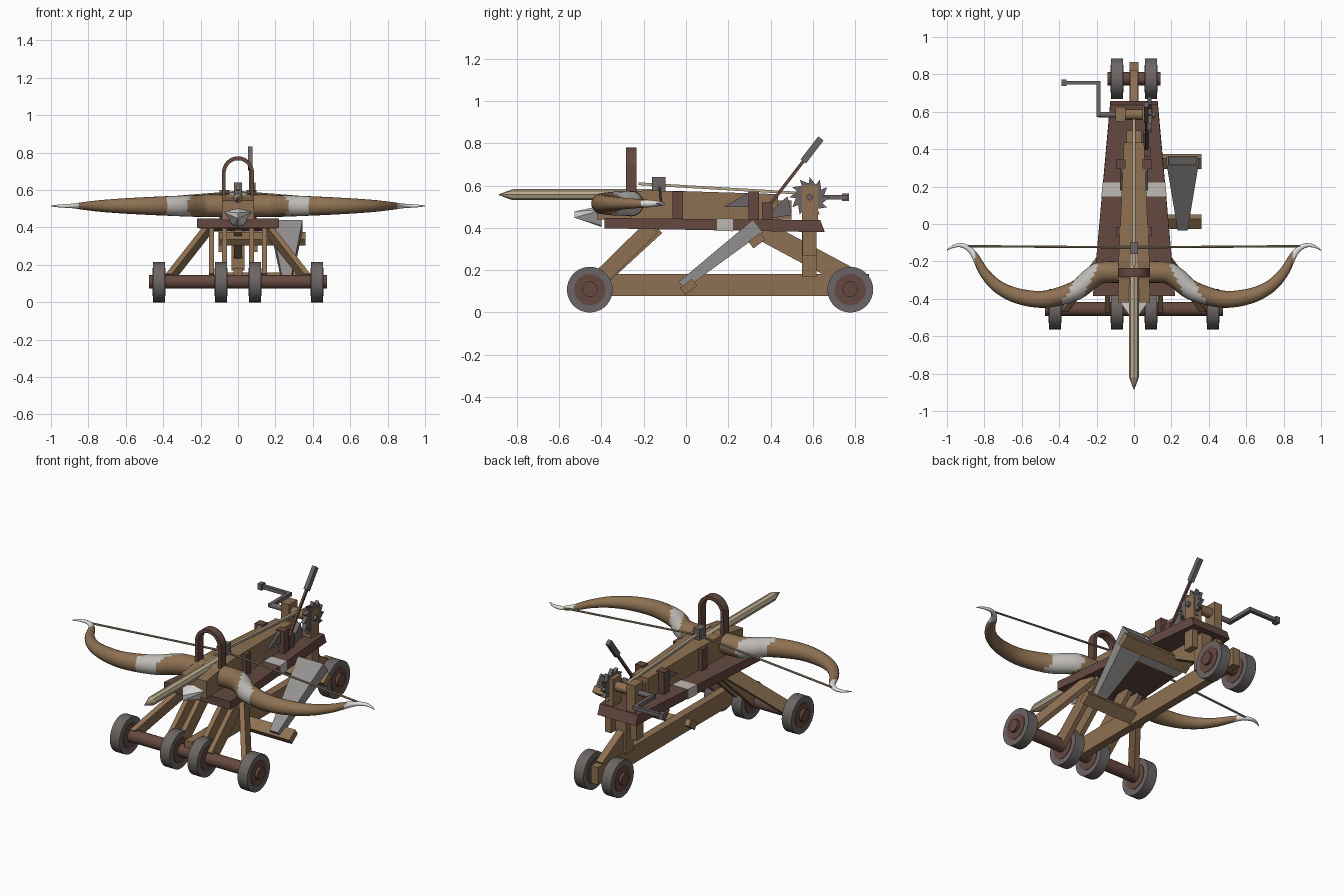
import bpy, bmesh, math
from mathutils import Vector, Matrix

if "Cube" in bpy.data.objects:
    bpy.data.objects.remove(bpy.data.objects["Cube"])

def material(name, c):
    m = bpy.data.materials.new(name)
    m.diffuse_color = (*c, 1)
    m.use_nodes = True
    m.node_tree.nodes["Principled BSDF"].inputs["Base Color"].default_value = m.diffuse_color
    return m

TAN = material("tan wood", (.27, .165, .085))
BROWN = material("dark red wood", (.13, .066, .052))
STEEL = material("dark steel", (.15, .132, .128))
SILVER = material("pale metal", (.52, .50, .47))
PLATE = material("grey plate", (.30, .29, .28))
BONE = material("white bone", (.75, .74, .71))
CREAM = material("cream shaft", (.50, .41, .28))
CORD = material("cord", (.36, .28, .18))

def finish(name, bm, *mats, smooth=False):
    bmesh.ops.recalc_face_normals(bm, faces=bm.faces)
    me = bpy.data.meshes.new(name)
    bm.to_mesh(me)
    bm.free()
    ob = bpy.data.objects.new(name, me)
    bpy.context.collection.objects.link(ob)
    for m in mats:
        me.materials.append(m)
    if smooth:
        bpy.ops.object.select_all(action='DESELECT')
        ob.select_set(True)
        bpy.context.view_layer.objects.active = ob
        bpy.ops.object.shade_smooth_by_angle(angle=math.radians(40))
    return ob

def loft(name, rings, *mats, smooth=False, rule=None):
    """Skin between equal-sized rings of points, capped at both ends."""
    bm = bmesh.new()
    vs = [[bm.verts.new(p) for p in r] for r in rings]
    n = len(vs[0])
    for a, b in zip(vs, vs[1:]):
        for i in range(n):
            bm.faces.new((a[i], a[(i + 1) % n], b[(i + 1) % n], b[i]))
    bm.faces.new(vs[0][::-1])
    bm.faces.new(vs[-1])
    if rule:
        for f in bm.faces:
            f.material_index = rule(f.calc_center_median())
    return finish(name, bm, *mats, smooth=smooth)

def plate(name, yz, x0, x1, mat):
    """Side profile in y,z extruded along x."""
    return loft(name, [[(x, y, z) for y, z in yz] for x in (x0, x1)], mat)

def box(name, x0, x1, y0, y1, z0, z1, mat):
    return plate(name, [(y0, z0), (y1, z0), (y1, z1), (y0, z1)], x0, x1, mat)

def beam(name, p, q, w, h, mat):
    p, q = Vector(p), Vector(q)
    d = (q - p).normalized()
    side = d.cross(Vector((0, 0, 1)))
    side = side.normalized() if side.length > .01 else Vector((1, 0, 0))
    up = side.cross(d)
    if abs(d.x) < .8:  # keep wide struts square to the frame
        side = Vector((1, 0, 0))
        up = d.cross(side).normalized()
    offs = [side * w / 2 * a + up * h / 2 * b for a, b in ((-1, -1), (1, -1), (1, 1), (-1, 1))]
    return loft(name, [[p + o for o in offs], [q + o for o in offs]], mat)

def rod(name, p, q, r, mat, n=20, r2=None):
    p, q = Vector(p), Vector(q)
    rot = (q - p).to_track_quat('Z', 'Y')
    ring = lambda c, rr: [c + rot @ Vector((rr * math.cos(t * math.tau / n), rr * math.sin(t * math.tau / n), 0))
                          for t in range(n)]
    return loft(name, [ring(p, r), ring(q, r if r2 is None else r2)], mat, smooth=True)

# wheels and axles
def wheel(x, y):
    rod("wheel_rim", (x - .032, y, .108), (x + .032, y, .108), .108, STEEL, 36)
    rod("wheel_disc", (x - .035, y, .108), (x + .035, y, .108), .074, BROWN, 32)

for x in (-.423, -.091, .091, .423):
    wheel(x, -.455)
for x in (-.091, .091):
    wheel(x, .777)
rod("front_axle", (-.475, -.455, .11), (.475, -.455, .11), .037, BROWN)
rod("rear_axle", (-.142, .777, .11), (.142, .777, .11), .037, BROWN)

# undercarriage
box("centre_beam", -.024, .024, -.47, .865, .078, .183, TAN)
beam("rear_brace", (0, .31, .415), (0, .80, .152), .044, .095, TAN)
box("rear_post", -.035, .035, .548, .617, .17, .40, TAN)
for s in (-1, 1):
    for x in (.072, .142):
        beam("front_strut", (s * x, -.445, .125), (s * x, -.14, .405), .028, .08, TAN)
    beam("outer_strut", (s * .37, -.445, .125), (s * .15, -.16, .405), .034, .075, TAN)
    box("post_stub", s * .065, s * .105, .55, .617, .27, .40, TAN)

# deck with metal wrap
def deck_ring(y, grow=0):
    w = .22 - .095 * (y + .385) / 1.04 + grow
    top = .447 - .010 * (y + .385) + grow
    bot = .398 - .018 * (y + .385) - grow
    return [(-w, y, bot), (w, y, bot), (w, y, top), (-w, y, top)]

ends = [deck_ring(-.385), deck_ring(.635)]
ends[1] = [(x, y + (.022 if i < 2 else 0), z) for i, (x, y, z) in enumerate(ends[1])]
loft("deck", ends, BROWN)
loft("deck_wrap", [deck_ring(.147, .003), deck_ring(.222, .003)], SILVER)

# stock, its side brackets and wedges
def stock_ring(y, w, z):
    return [(-w, y, .44), (w, y, .44), (w, y, z), (-w, y, z)]
loft("stock", [stock_ring(-.42, .085, .545), stock_ring(-.2, .083, .577), stock_ring(-.02, .074, .574),
               stock_ring(.435, .054, .56)], TAN)
box("stock_tail", -.04, .04, .43, .50, .44, .53, TAN)
for s in (-1, 1):
    for y in (-.04, .32):
        box("stock_bracket", s * .045, s * .097, y - .025, y + .025, .44, .572, BROWN)
    plate("side_wedge", [(.18, .50), (.295, .50), (.295, .567)], s * .05, s * .075, STEEL)
plate("lever_wedge", [(.36, .44), (.50, .46), (.48, .55)], .05, .08, STEEL)

# curved bow arms: x, y, half width, half height
ARM = [(0, -.26, .057, .060), (.10, -.257, .058, .060), (.18, -.262, .058, .060), (.235, -.295, .056, .058),
       (.315, -.357, .052, .055), (.475, -.402, .046, .048), (.62, -.385, .041, .040), (.727, -.335, .034, .032),
       (.80, -.26, .027, .024), (.845, -.18, .020, .018), (.877, -.137, .015, .013), (.92, -.114, .012, .010),
       (.963, -.119, .008, .007), (1, -.14, .002, .002)]

def spline(pts, steps):
    pts = [Vector(p) for p in pts]
    pts = [2 * pts[0] - pts[1]] + pts + [2 * pts[-1] - pts[-2]]
    out = []
    for a, b, c, d in zip(pts, pts[1:], pts[2:], pts[3:]):
        for k in range(steps):
            t = k / steps
            out.append(.5 * (2 * b + (c - a) * t + (2 * a - 5 * b + 4 * c - d) * t * t + (3 * b - a - 3 * c + d) * t ** 3))
    return out + [pts[-2]]

path = spline(ARM, 6)
for s in (-1, 1):
    rings = []
    for i, p in enumerate(path):
        d = path[min(i + 1, len(path) - 1)] - path[max(i - 1, 0)]
        n = Vector((-d[1], d[0])).normalized()
        rings.append([(s * (p[0] + n.x * p[2] * math.cos(t)), p[1] + n.y * p[2] * math.cos(t),
                       .515 + p[3] * math.sin(t)) for t in (k * math.tau / 20 for k in range(20))])
    rule = lambda c: 1 if .245 < abs(c.x) + (c.y + .33) * .5 < .335 else (2 if abs(c.x) > .85 else 0)
    loft("bow_arm", rings, TAN, SILVER, BONE, smooth=True, rule=rule)
    rod("bow_string", (s * .925, -.118, .515), (0, -.125, .59), .006, CORD, 8)

# slider block, draw cord, bolt
box("string_slider", -.022, .022, -.16, -.098, .575, .64, STEEL)
beam("draw_cord", (0, -.225, .609), (0, .56, .563), .016, .013, CREAM)
rod("bolt_shaft", (0, -.15, .557), (0, -.82, .557), .026, CREAM, 8)
rod("bolt_tip", (0, -.82, .557), (0, -.885, .557), .026, CREAM, 8, .002)

# arch over the bolt
arch = []
for k in range(25):
    a = math.pi * k / 24
    c, sn = math.cos(a), math.sin(a)
    arch.append([(r * c, y, .69 + r * 1.05 * sn) for r, y in ((.066, -.284), (.086, -.284), (.086, -.234), (.066, -.234))])
foot = lambda r: [(x, y, .56) for x, y, z in r]
loft("arch", [foot(arch[0])] + arch + [foot(arch[-1])], BROWN, smooth=True)

# pointed nose piece
bm = bmesh.new()
for p in ((-.085, -.40, .485), (.085, -.40, .485), (0, -.40, .505), (0, -.40, .405), (-.03, -.40, .415),
          (.03, -.40, .415), (0, -.527, .478), (0, -.527, .448)):
    bm.verts.new(p)
bmesh.ops.convex_hull(bm, input=bm.verts)
finish("nose_beak", bm, BONE)

# winch: supports, drum, ratchet and crank
WY, WZ = .585, .545
for s in (-1, 1):
    box("winch_support", s * .045, s * .10, .548, .625, .43, .60, TAN)
rod("winch_drum", (-.06, WY, WZ), (.06, WY, WZ), .028, TAN, 16)
rod("winch_shaft", (-.19, WY, WZ), (.115, WY, WZ), .015, STEEL, 12)
teeth = []
for k in range(12):
    a = k * math.tau / 12
    teeth += [(WY + r * math.cos(b), WZ + r * math.sin(b)) for r, b in ((.095, a), (.066, a + .07))]
plate("ratchet_wheel", teeth, .072, .094, STEEL)
beam("crank_arm", (-.19, WY - .012, WZ), (-.19, .765, WZ), .022, .022, STEEL)
box("crank_handle", -.365, -.18, .745, .765, WZ - .011, WZ + .011, STEEL)
box("crank_knob", -.387, -.36, .738, .772, WZ - .018, WZ + .018, STEEL)

# release lever
beam("lever_rod", (.066, .385, .495), (.066, .57, .735), .013, .015, BROWN)
beam("lever_grip", (.066, .555, .715), (.066, .638, .823), .024, .032, STEEL)
box("lever_housing", .05, .088, .36, .41, .44, .52, BROWN)

# slanted bolt holder hung on two rails
M = Matrix.Translation((.26, -.02, .128)) @ Matrix.Rotation(math.radians(-52), 4, 'X')
def holder_ring(t, inset=0):
    w, d = .027 + .058 * t - inset, .022 + .016 * t - inset
    return [M @ Vector((a * w, b * d, .457 * t)) for a, b in ((-1, -1), (1, -1), (1, 1), (-1, 1))]
loft("bolt_holder", [holder_ring(0), holder_ring(1), holder_ring(1, .008), holder_ring(.15, .008)], PLATE)

def rail(name, x0, x1, y, z):
    c, sn = math.cos(math.radians(37)), math.sin(math.radians(37))
    yz = [(y + a * c - b * sn, z + a * sn + b * c) for a, b in ((-.035, -.02), (.035, -.02), (.035, .02), (-.035, .02))]
    plate(name, yz, x0, x1, TAN)

rail("upper_rail", -.10, .36, .335, .34)
rail("lower_rail", -.055, .36, .012, .122)
